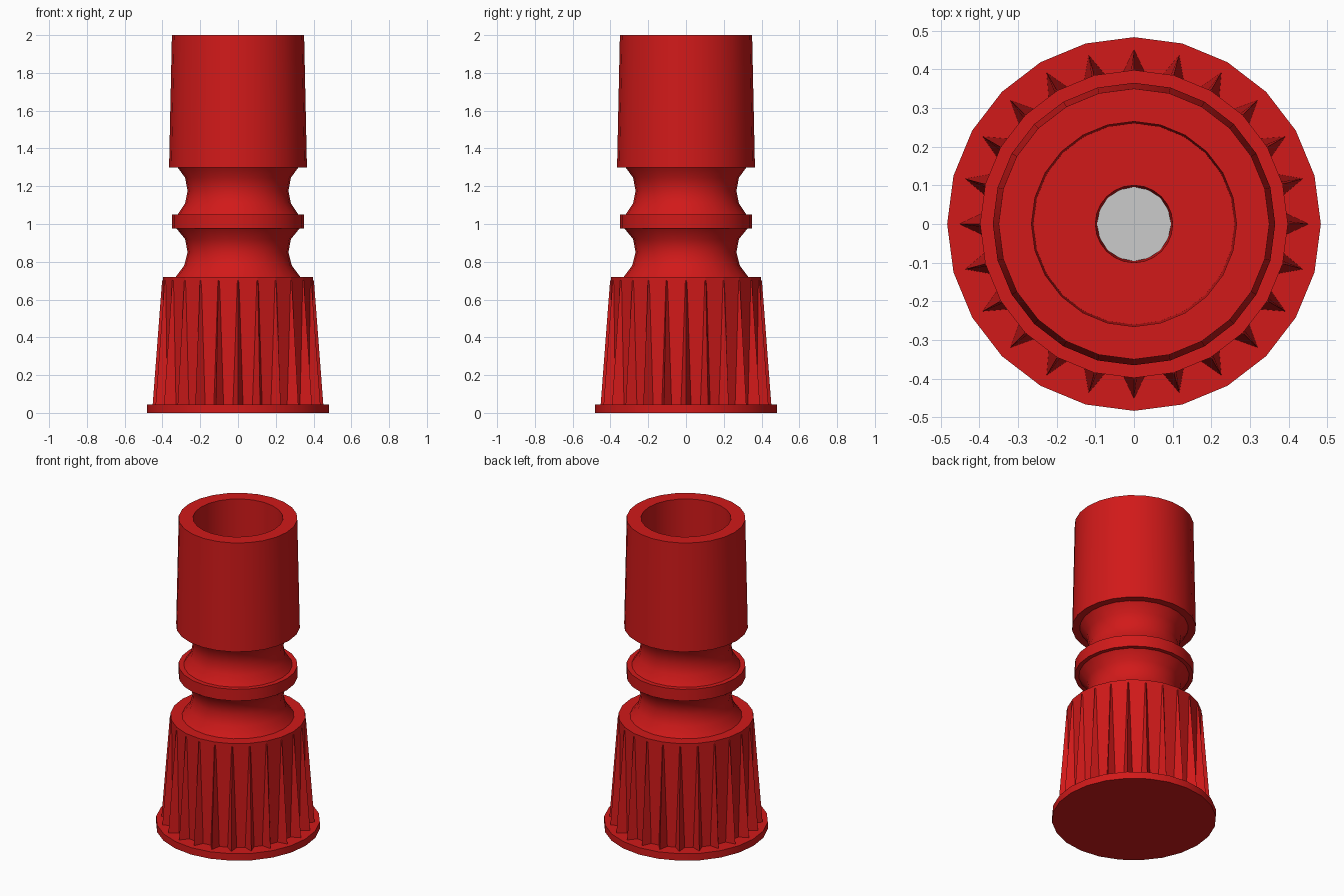
import bpy, bmesh
from math import sin, cos, pi, radians

if "Cube" in bpy.data.objects:
    bpy.data.objects.remove(bpy.data.objects["Cube"])

SEG = 24
red = bpy.data.materials.new("red")
red.diffuse_color = (0.64, 0.01, 0.01, 1)
red.use_nodes = True
red.node_tree.nodes["Principled BSDF"].inputs["Base Color"].default_value = red.diffuse_color


def finish(name, bm, mat=red, smooth=True):
    bmesh.ops.remove_doubles(bm, verts=bm.verts, dist=1e-5)
    bmesh.ops.recalc_face_normals(bm, faces=bm.faces)
    me = bpy.data.meshes.new(name)
    bm.to_mesh(me)
    bm.free()
    ob = bpy.data.objects.new(name, me)
    bpy.context.collection.objects.link(ob)
    if mat:
        me.materials.append(mat)
    if smooth:
        bpy.ops.object.select_all(action='DESELECT')
        ob.select_set(True)
        bpy.context.view_layer.objects.active = ob
        bpy.ops.object.shade_smooth_by_angle(angle=radians(30))
    return ob


def lathe(name, profile, n=SEG, **kw):
    """Revolve (radius, z) points round z; a radius of 0 closes the end."""
    bm = bmesh.new()
    rings = [[bm.verts.new((r * cos(2 * pi * i / n), r * sin(2 * pi * i / n), z))
              for i in range(n)] if r else [bm.verts.new((0, 0, z))]
             for r, z in profile]
    for a, b in zip(rings, rings[1:]):
        for i in range(n):
            j = (i + 1) % n
            quad = [a[i % len(a)], a[j % len(a)], b[j % len(b)], b[i % len(b)]]
            bm.faces.new(list(dict.fromkeys(quad)))
    return finish(name, bm, **kw)


# Base flange
lathe("base_flange", [(0, 0), (0.483, 0), (0.483, 0.045), (0, 0.045)])

# Grip core
lathe("grip_core", [(0, 0.04), (0.398, 0.04), (0.398, 0.72), (0, 0.72)], smooth=False)

# Tapered V-shaped ribs round the grip
bm = bmesh.new()
for i in range(SEG):
    a = 2 * pi * i / SEG

    def point(r, t, z):
        return bm.verts.new((r * cos(a) - t * sin(a), r * sin(a) + t * cos(a), z))

    crest, left, right = point(0.452, 0, 0.04), point(0.392, 0.028, 0.04), point(0.392, -0.028, 0.04)
    top, tl, tr = point(0.402, 0, 0.70), point(0.392, 0.008, 0.70), point(0.392, -0.008, 0.70)
    for f in ((crest, left, tl, top), (right, crest, top, tr), (left, right, tr, tl),
              (crest, right, left), (top, tl, tr)):
        bm.faces.new(f)
finish("grip_ribs", bm, smooth=False)

# Waisted neck with its collar, barrel, and the bore inside
lathe("neck_and_barrel", [
    (0, 0.70), (0.33, 0.70), (0.33, 0.72), (0.285, 0.78), (0.267, 0.85), (0.28, 0.92), (0.325, 0.975),
    (0.35, 0.975), (0.35, 1.05),
    (0.32, 1.05), (0.28, 1.11), (0.267, 1.175), (0.28, 1.245), (0.32, 1.30),
    (0.365, 1.30), (0.35, 2.0),
    (0.265, 2.0), (0.26, 1.40), (0.10, 1.40), (0.095, 1.25), (0, 1.25)])

# Grey disc at the bottom of the bore hole
lathe("bore_disc", [(0, 1.255), (0.096, 1.255), (0.096, 1.27), (0, 1.27)], n=16, mat=None)
